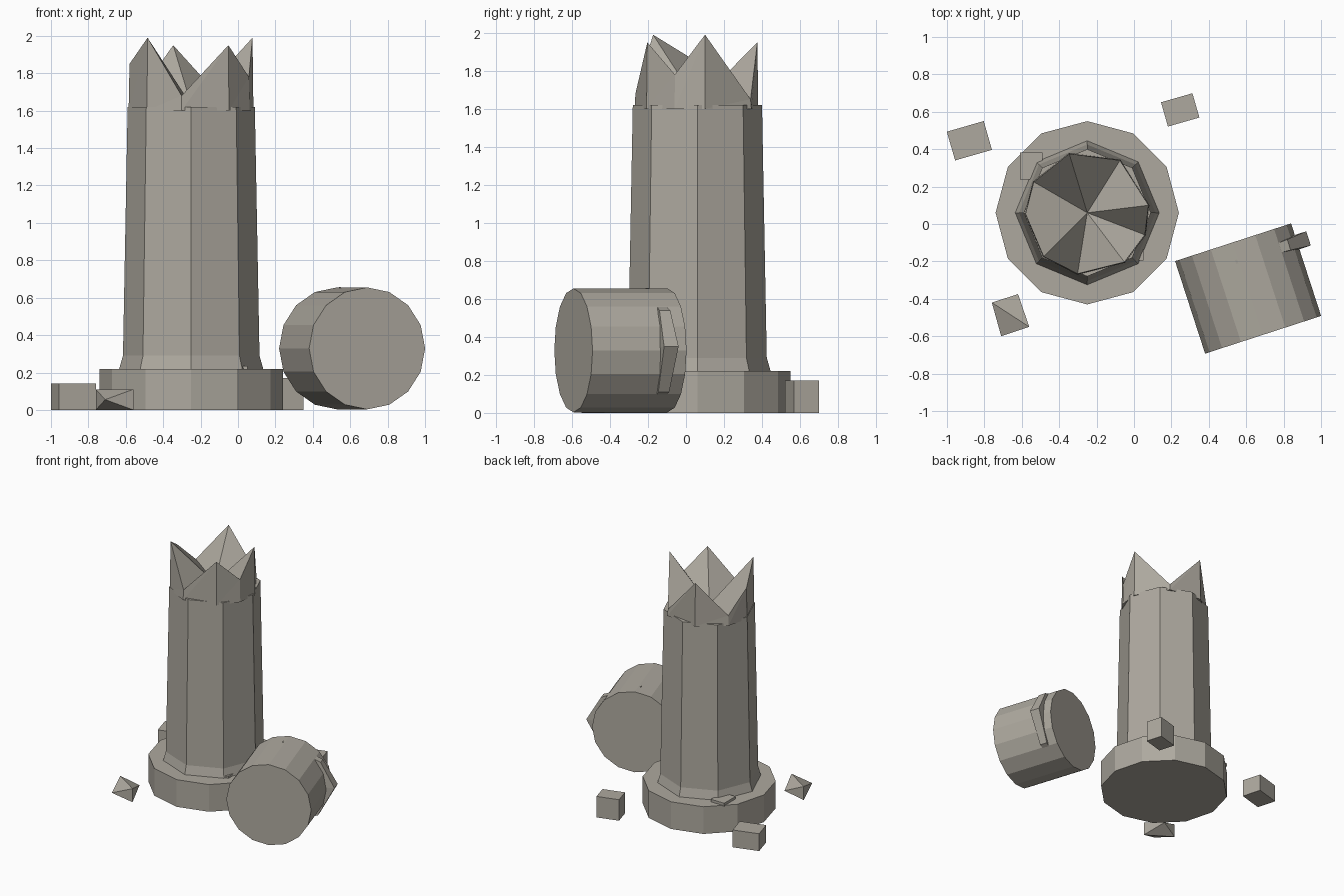
import bpy, bmesh
from math import cos, sin, pi, radians
from mathutils import Matrix, Vector

if "Cube" in bpy.data.objects:
    bpy.data.objects.remove(bpy.data.objects["Cube"], do_unlink=True)

stone = bpy.data.materials.new("weathered stone")
stone.use_nodes = True
COLOUR = (0.42, 0.395, 0.345, 1)
stone.diffuse_color = COLOUR
stone.node_tree.nodes["Principled BSDF"].inputs["Base Color"].default_value = COLOUR


def finish(name, bm, matrix=Matrix()):
    """Turn a bmesh into a flat shaded stone object."""
    bmesh.ops.recalc_face_normals(bm, faces=bm.faces)
    mesh = bpy.data.meshes.new(name)
    bm.to_mesh(mesh)
    bm.free()
    mesh.materials.append(stone)
    obj = bpy.data.objects.new(name, mesh)
    obj.matrix_world = matrix
    bpy.context.collection.objects.link(obj)
    return obj


def skin(bm, rings, closed=False):
    """Bridge successive vertex loops; cap the ends unless closed."""
    pairs = list(zip(rings, rings[1:] + rings[:1]))
    for a, b in pairs if closed else pairs[:-1]:
        for i in range(len(a)):
            j = (i + 1) % len(a)
            bm.faces.new((a[i], a[j], b[j], b[i]))
    if not closed:
        bm.faces.new(rings[0])
        bm.faces.new(rings[-1])


def lathe(name, profile, sides, matrix):
    bm = bmesh.new()
    rings = [[bm.verts.new((r * cos(2 * pi * i / sides), r * sin(2 * pi * i / sides), z))
              for i in range(sides)] for r, z in profile]
    skin(bm, rings)
    return finish(name, bm, matrix)


def placed(x, y, z, turn=0.0):
    return Matrix.Translation((x, y, z)) @ Matrix.Rotation(radians(turn), 4, "Z")


# Standing column: plinth and tapered shaft
centre = placed(-0.25, 0.06, 0)
lathe("plinth", [(0.49, 0), (0.49, 0.22)], 12, centre)
lathe("shaft", [(0.385, 0.22), (0.365, 0.29), (0.34, 1.62)], 8, centre)

# Jagged broken top: angle and height of each point on the rim
rim = [(7, 1.99), (58, 1.65), (107, 1.95), (150, 1.68), (181, 1.85),
       (225, 1.99), (261, 1.68), (307, 1.95), (339, 1.78)]
bm = bmesh.new()
foot, tips = [], []
for angle, height in rim:
    a = radians(angle)
    foot.append(bm.verts.new((0.335 * cos(a), 0.335 * sin(a), 1.6)))
    tips.append(bm.verts.new((0.33 * cos(a), 0.33 * sin(a), height)))
hollow = bm.verts.new((0, 0, 1.63))
bm.faces.new(foot)
for i in range(len(rim)):
    j = (i + 1) % len(rim)
    bm.faces.new((foot[i], foot[j], tips[j]))
    bm.faces.new((foot[i], tips[j], tips[i]))
    bm.faces.new((tips[i], tips[j], hollow))
finish("broken_top", bm, centre)

# Fallen drum: local x runs across, local y along its axis to the back
lying = placed(0.61, -0.345, 0.329, 18)
lathe("fallen_drum", [(0.326, -0.26), (0.326, 0.26)], 16,
      lying @ Matrix.Rotation(pi / 2, 4, "X"))

# Broken band wrapped around one side of the drum
arc = [(-0.02, 0.329), (0.28, 0.21), (0.39, 0.02), (0.26, -0.22), (0, -0.322)]
bm = bmesh.new()
rings = []
for (u, w), half in zip(arc, (0.01, 0.03, 0.04, 0.03, 0.01)):
    rings.append([bm.verts.new((u * s, 0.155 + v, w * s))
                  for s, v in ((1, -half), (1, half), (0.8, half), (0.8, -half))])
skin(bm, rings)
finish("drum_band", bm, lying)


# Rubble on the ground
def block(name, size, matrix):
    bm = bmesh.new()
    bmesh.ops.create_cube(bm, size=1)
    bmesh.ops.scale(bm, vec=Vector(size), verts=bm.verts)
    return finish(name, bm, matrix)


block("rubble_block_left", (0.205, 0.16, 0.14), placed(-0.88, 0.445, 0.07, 16))
block("rubble_block_back", (0.175, 0.135, 0.17), placed(0.247, 0.61, 0.085, 16))

# Double pyramid shard: upright square waist with a point front and back
bm = bmesh.new()
waist = [bm.verts.new(p) for p in ((-0.1, 0.065, 0), (0.1, -0.065, 0),
                                   (0.1, -0.065, 0.11), (-0.1, 0.065, 0.11))]
for point in ((-0.05, -0.115, 0.055), (0.04, 0.11, 0.055)):
    apex = bm.verts.new(point)
    for i in range(4):
        bm.faces.new((waist[i], waist[(i + 1) % 4], apex))
finish("rubble_shard", bm, placed(-0.66, -0.485, 0))

# Thin chips resting on the plinth against the shaft
block("chip_back", (0.12, 0.145, 0.025), placed(-0.55, 0.31, 0.228))
block("chip_front", (0.1, 0.1, 0.02), placed(0.0, -0.145, 0.226))
